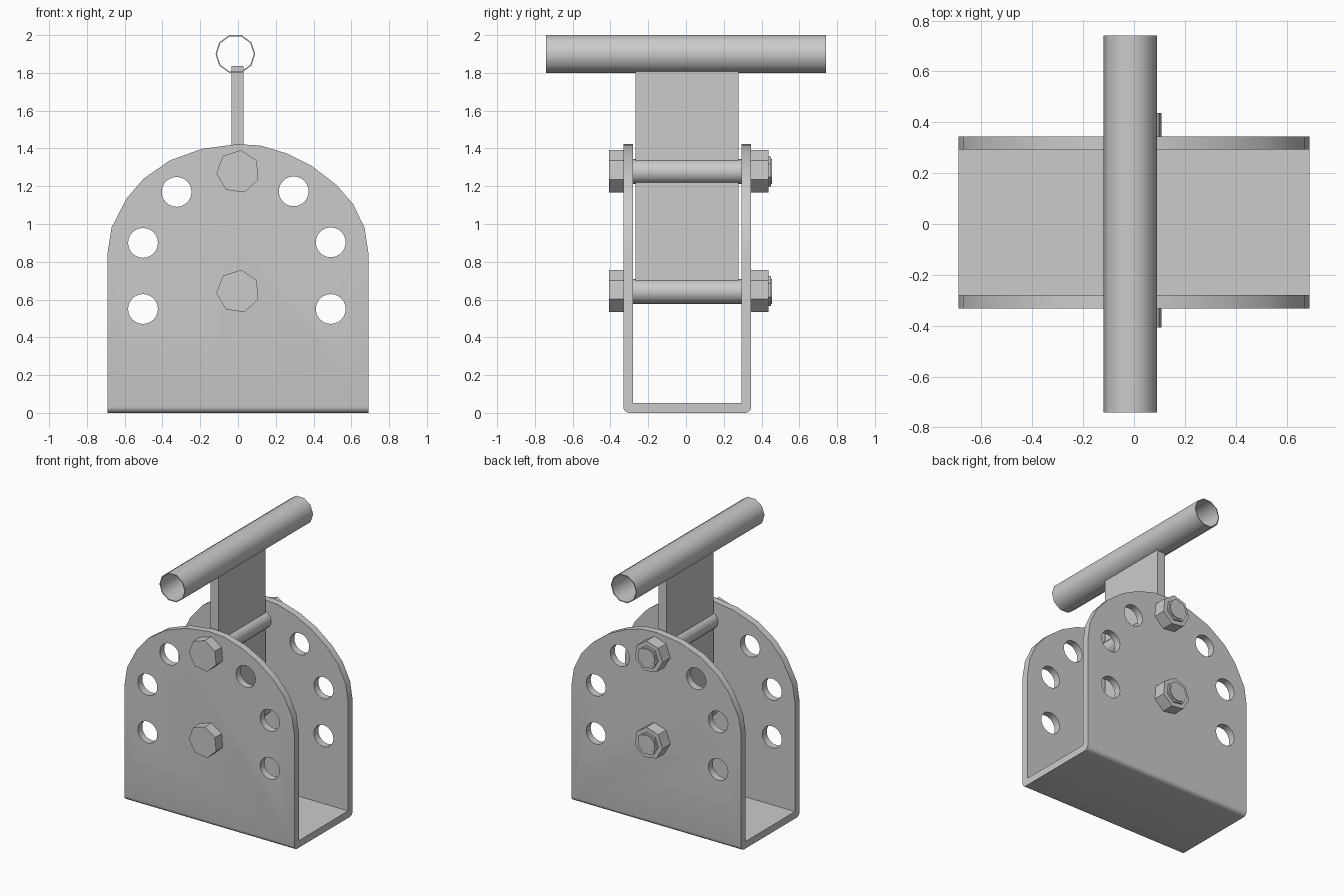
import bpy, bmesh, math
from mathutils import Vector

if "Cube" in bpy.data.objects:
    bpy.data.objects.remove(bpy.data.objects["Cube"])


def make(name, bm, angle=42):
    bmesh.ops.recalc_face_normals(bm, faces=bm.faces)
    me = bpy.data.meshes.new(name)
    bm.to_mesh(me)
    bm.free()
    ob = bpy.data.objects.new(name, me)
    bpy.context.collection.objects.link(ob)
    if angle:
        smooth(ob, angle)
    return ob


def smooth(ob, angle):
    bpy.ops.object.select_all(action='DESELECT')
    bpy.context.view_layer.objects.active = ob
    ob.select_set(True)
    bpy.ops.object.shade_smooth_by_angle(angle=math.radians(angle))


def prism(bm, pts, offset):
    face = bm.faces.new([bm.verts.new(p) for p in pts])
    ext = bmesh.ops.extrude_face_region(bm, geom=[face], use_keep_orig=True)
    moved = [g for g in ext['geom'] if isinstance(g, bmesh.types.BMVert)]
    bmesh.ops.translate(bm, verts=moved, vec=Vector(offset))


def ring(x, y, z, r, n, start=0):
    return [(x + r * math.cos(math.radians(start) + 2 * math.pi * i / n), y,
             z + r * math.sin(math.radians(start) + 2 * math.pi * i / n)) for i in range(n)]


def rod(bm, x, z, r, n, y0, y1, start=0):
    prism(bm, ring(x, y0, z, r, n, start), (0, y1 - y0, 0))


def boolean(ob, cutter, operation):
    mod = ob.modifiers.new(operation, 'BOOLEAN')
    mod.operation, mod.object, mod.solver = operation, cutter, 'EXACT'
    bpy.context.view_layer.objects.active = ob
    bpy.ops.object.modifier_apply(modifier=mod.name)
    bpy.data.objects.remove(cutter)


# Bent channel with rounded lower corners
Y0, Y1, T, R = -0.332, 0.345, 0.052, 0.032
arc = [math.radians(a) for a in (0, 22.5, 45, 67.5, 90)]
left = [(Y0 + R - R * math.cos(a), R - R * math.sin(a)) for a in arc]
right = [(Y1 - R + R * math.sin(a), R - R * math.cos(a)) for a in arc]
channel = [(Y0, 1.5)] + left + right + [(Y1, 1.5), (Y1 - T, 1.5), (Y1 - T, T),
                                        (Y0 + T, T), (Y0 + T, 1.5)]
bm = bmesh.new()
prism(bm, [(-0.69, y, z) for y, z in channel], (1.38, 0, 0))
bracket = make("channel_bracket", bm, 0)

# Arched outline of the two side plates
outline = [(-0.69, 0.85), (-0.67, 0.98), (-0.59, 1.135), (-0.5, 1.24), (-0.36, 1.337),
           (-0.19, 1.398), (0, 1.423), (0.12, 1.415), (0.26, 1.373), (0.39, 1.308),
           (0.52, 1.208), (0.61, 1.105), (0.67, 0.98), (0.69, 0.85)]
outline = [(-0.8, -0.1), (-0.8, 0.85)] + outline + [(0.8, 0.85), (0.8, -0.1)]
bm = bmesh.new()
prism(bm, [(x, -0.6, z) for x, z in outline], (0, 1.2, 0))
boolean(bracket, make("outline_cutter", bm, 0), 'INTERSECT')

# Adjustment holes through both plates
bm = bmesh.new()
for x, z in [(-0.325, 1.17), (-0.503, 0.9), (-0.503, 0.55),
             (0.295, 1.173), (0.491, 0.903), (0.491, 0.55)]:
    rod(bm, x, z, 0.079, 24, -0.6, 0.6)
boolean(bracket, make("hole_cutter", bm, 0), 'DIFFERENCE')
smooth(bracket, 30)

# Bolts with heads, shafts and nuts
for label, z in (("upper", 1.277), ("lower", 0.643)):
    bm = bmesh.new()
    rod(bm, 0, z, 0.115, 7, -0.408, Y0, 82)
    rod(bm, 0, z, 0.066, 12, Y0 - 0.01, 0.456)
    make(label + "_bolt", bm)
    bm = bmesh.new()
    rod(bm, 0, z, 0.115, 7, Y1, 0.436, 82)
    rod(bm, 0, z, 0.082, 7, 0.43, 0.45, 82)
    make(label + "_nut", bm)

# Upright flat bar
bm = bmesh.new()
prism(bm, [(-0.035, -0.267, 0.643), (0.028, -0.267, 0.643),
           (0.028, -0.267, 1.837), (-0.035, -0.267, 1.837)], (0, 0.545, 0))
make("upright_bar", bm, 30)

# Thin-walled cross tube, open at both ends
bm = bmesh.new()
loops = [[bm.verts.new(p) for p in ring(-0.014, y, 1.9, r, 10)]
         for y, r in ((-0.742, 0.105), (0.742, 0.105), (0.742, 0.098), (-0.742, 0.098))]
for k in range(4):
    a, b = loops[k], loops[(k + 1) % 4]
    for i in range(10):
        j = (i + 1) % 10
        bm.faces.new((a[i], a[j], b[j], b[i]))
make("cross_tube", bm)
